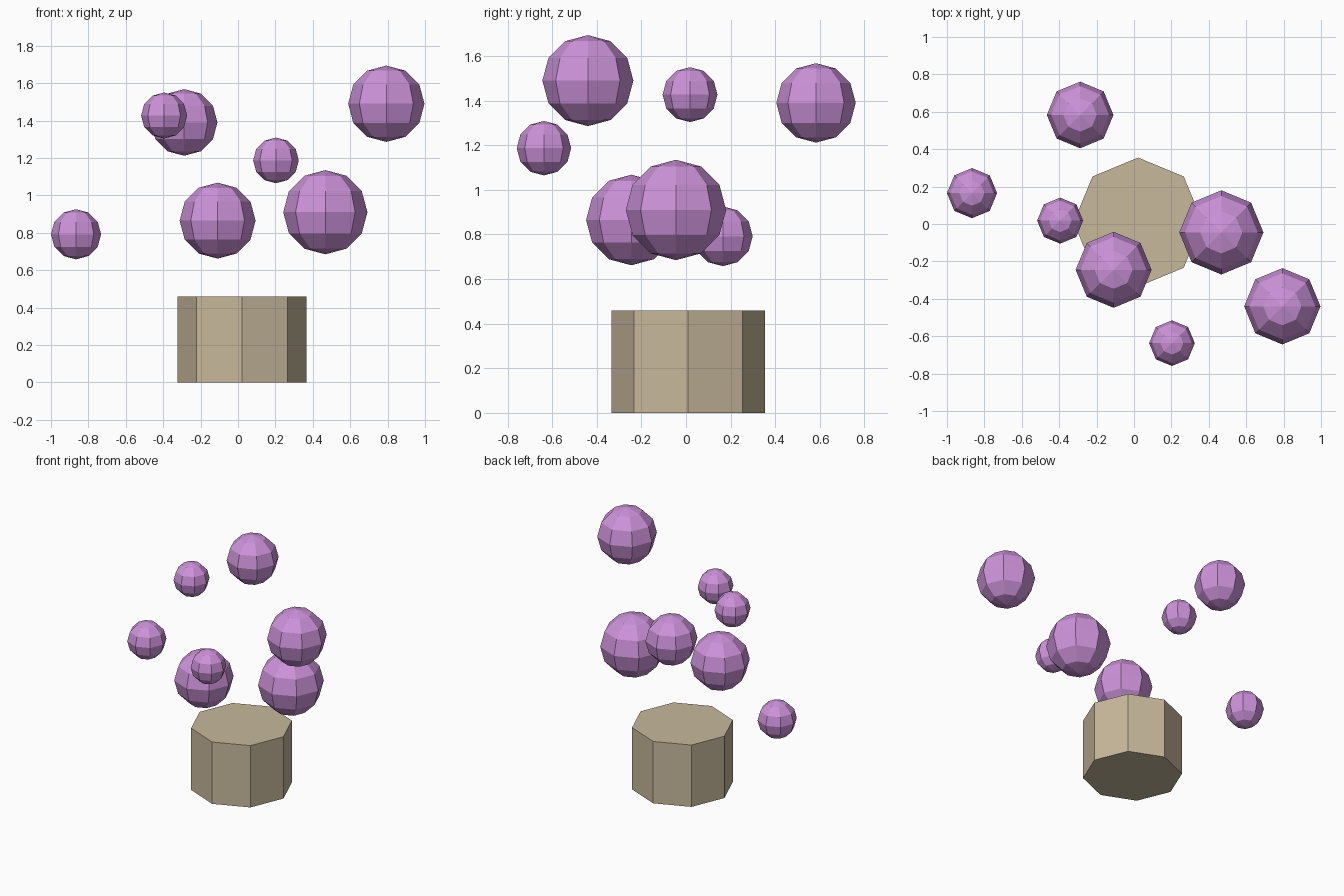
import bpy

cube = bpy.data.objects.get("Cube")
if cube:
    bpy.data.objects.remove(cube, do_unlink=True)


def flat_material(name, rgb):
    mat = bpy.data.materials.new(name)
    mat.use_nodes = True
    mat.diffuse_color = (*rgb, 1)
    bsdf = next(n for n in mat.node_tree.nodes if n.type == 'BSDF_PRINCIPLED')
    bsdf.inputs["Base Color"].default_value = (*rgb, 1)
    return mat


tan = flat_material("tan", (0.57, 0.48, 0.33))
purple = flat_material("purple", (0.61, 0.29, 0.70))


def finish(name, mat):
    obj = bpy.context.object
    obj.name = name
    obj.data.materials.append(mat)
    bpy.ops.object.shade_flat()


# Octagonal pot
height = 0.46
bpy.ops.mesh.primitive_cylinder_add(vertices=8, radius=0.345, depth=height,
                                    location=(0.022, 0.01, height / 2))
finish("pot", tan)

# Floating low-poly blossoms: centre and radius
blossoms = [
    ((0.793, -0.44, 1.49), 0.204),
    ((0.467, -0.045, 0.91), 0.225),
    ((-0.109, -0.245, 0.865), 0.203),
    ((-0.288, 0.583, 1.39), 0.178),
    ((-0.395, 0.018, 1.427), 0.123),
    ((0.203, -0.637, 1.187), 0.122),
    ((-0.866, 0.165, 0.792), 0.134),
]
for i, (centre, radius) in enumerate(blossoms, 1):
    bpy.ops.mesh.primitive_uv_sphere_add(segments=8, ring_count=6,
                                         radius=radius, location=centre)
    finish(f"blossom_{i}", purple)
